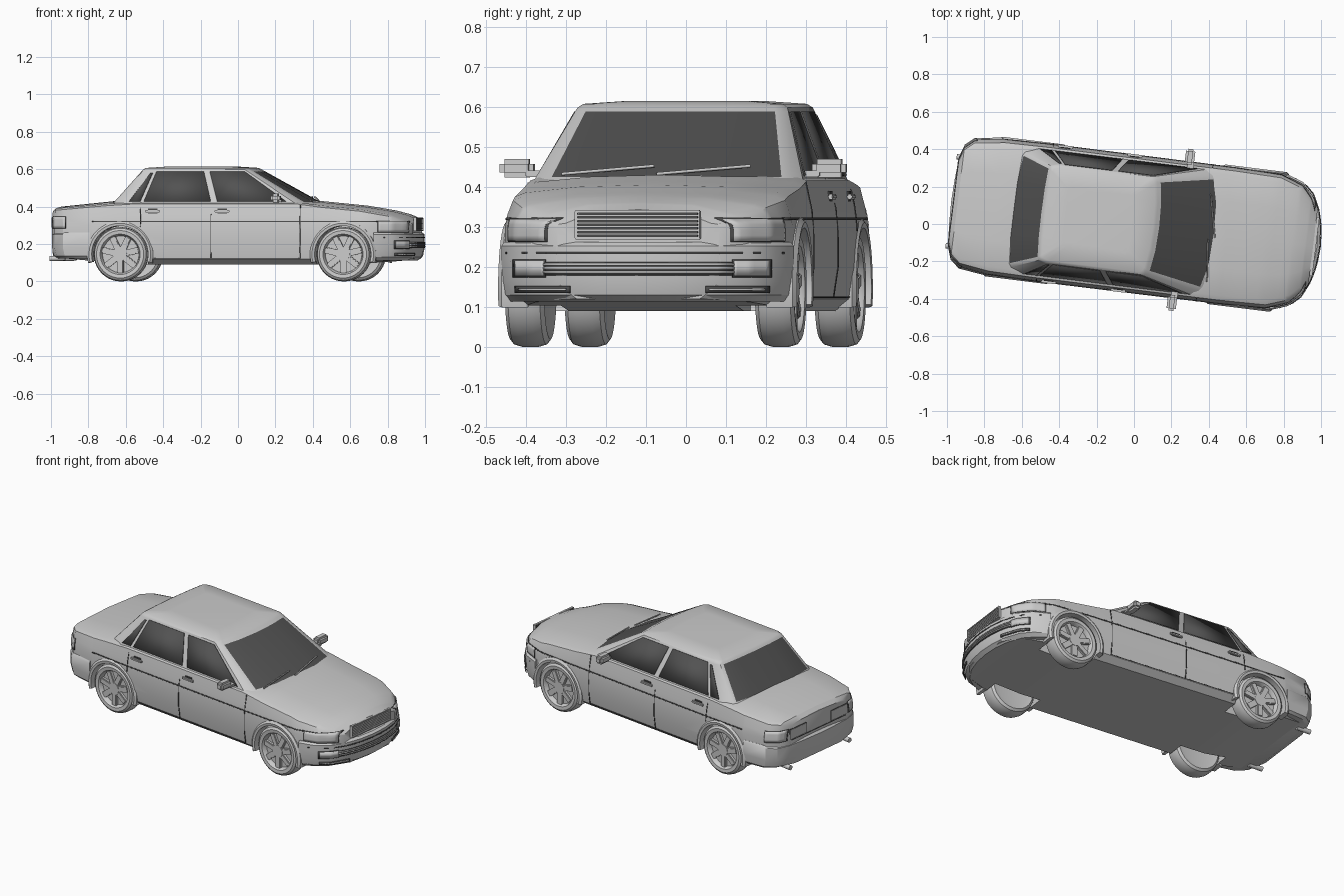
import bpy, bmesh
from math import sin, cos, pi, radians
from mathutils import Matrix, Vector

if "Cube" in bpy.data.objects:
    bpy.data.objects.remove(bpy.data.objects["Cube"])

PARTS = []


def material(name, grey):
    m = bpy.data.materials.new(name)
    m.use_nodes = True
    m.diffuse_color = (grey, grey, grey, 1)
    m.node_tree.nodes["Principled BSDF"].inputs["Base Color"].default_value = (grey, grey, grey, 1)
    return m


GREY = material("light grey paint", 0.6)
GLASS = material("dark glass", 0.085)
DARK = material("dark trim", 0.07)


def finish(name, bm, mat, mirror=False, thick=0):
    bmesh.ops.recalc_face_normals(bm, faces=bm.faces)
    me = bpy.data.meshes.new(name)
    bm.to_mesh(me)
    bm.free()
    ob = bpy.data.objects.new(name, me)
    bpy.context.collection.objects.link(ob)
    me.materials.append(mat)
    if thick:
        mod = ob.modifiers.new("thickness", 'SOLIDIFY')
        mod.thickness, mod.offset = thick, 0
    if mirror:
        mod = ob.modifiers.new("other side", 'MIRROR')
        mod.use_axis = (False, True, False)
    PARTS.append(ob)
    return ob


def loft(name, rings, mat, closed=True, cap=True, **kw):
    bm = bmesh.new()
    vs = [[bm.verts.new(p) for p in r] for r in rings]
    n = len(rings[0])
    for a, b in zip(vs, vs[1:]):
        for j in range(n if closed else n - 1):
            k = (j + 1) % n
            bm.faces.new((a[j], a[k], b[k], b[j]))
    if cap:
        bm.faces.new(vs[0])
        bm.faces.new(vs[-1])
    return finish(name, bm, mat, **kw)


def box(name, c, s, mat, bevel=0, turn=None, mirror=False):
    bm = bmesh.new()
    bmesh.ops.create_cube(bm, size=1, matrix=Matrix.Translation(c) @ Matrix.Diagonal((*s, 1)))
    if bevel:
        bmesh.ops.bevel(bm, geom=bm.edges[:], offset=bevel, segments=2, affect='EDGES')
    if turn:
        bm.transform(turn)
    return finish(name, bm, mat, mirror)


def rod(name, a, b, r, mat, mirror=False):
    a, b = Vector(a), Vector(b)
    bm = bmesh.new()
    m = Matrix.Translation((a + b) / 2) @ (b - a).to_track_quat('Z', 'Y').to_matrix().to_4x4()
    bmesh.ops.create_cone(bm, cap_ends=True, segments=16, radius1=r, radius2=r, depth=(b - a).length, matrix=m)
    return finish(name, bm, mat, mirror)


def lerp(table, x):
    for (a, p), (b, q) in zip(table, table[1:]):
        if x <= b:
            return p + (q - p) * max(0, x - a) / (b - a)
    return table[-1][1]


# Body shell: half width, shoulder, crown and floor heights along the length
WIDTH = [(-.972, .235), (-.95, .30), (-.9, .343), (-.74, .366), (-.5, .37), (.5, .368),
         (.75, .362), (.87, .32), (.93, .262), (.965, .205)]
SHOULDER = [(-.972, .375), (-.95, .39), (-.66, .415), (-.5, .425), (.35, .425), (.5, .405),
            (.7, .385), (.85, .358), (.92, .335), (.965, .318)]
CROWN = [(-.972, .382), (-.95, .4), (-.66, .43), (.45, .43), (.7, .405), (.85, .38), (.92, .362), (.965, .343)]
FLOOR = [(-.972, .13), (-.75, .11), (-.6, .09), (.6, .09), (.965, .12)]


def section(u):
    w, zs, zt, zb = (lerp(t, u) for t in (WIDTH, SHOULDER, CROWN, FLOOR))
    return [(0, zb), (w - .05, zb), (w - .012, zb + .03), (w, .2), (w, .3), (w - .006, .3 + .4 * (zs - .3)),
            (w - .02, zs - .01), (w - .045, zs), (w * .5, zt - .005), (0, zt)]


def side_v(u, z):
    return lerp([(q, v) for v, q in section(u)[1:8]], z)


def ring_at(u):
    h = section(u)
    return [(u, v, z) for v, z in h] + [(u, -v, z) for v, z in h[-2:0:-1]]


stations = sorted({t[0] for t in WIDTH + SHOULDER + CROWN + FLOOR} | {-.3, 0, .2, .81})
body = loft("body_shell", [ring_at(u) for u in stations], GREY)

# Wheel wells cut into the shell
WHEELS = (-.59, .611)
HUB_Z = .145
for u in WHEELS:
    for s in (-1, 1):
        cutter = rod("well_cutter", (u, s * .22, HUB_Z), (u, s * .5, HUB_Z), .155, GREY)
        PARTS.remove(cutter)
        cutter.hide_render = True
        mod = body.modifiers.new("well", 'BOOLEAN')
        mod.operation, mod.object, mod.solver = 'DIFFERENCE', cutter, 'EXACT'
        bpy.context.view_layer.objects.active = body
        bpy.ops.object.modifier_apply(modifier=mod.name)
        bpy.data.objects.remove(cutter)

# Cabin: glazed front and rear, painted pillars and roof
BASE = [(.475, 0), (.46, .16), (.425, .295), (.41, .318), (.37, .343), (-.56, .343),
        (-.635, .315), (-.648, .295), (-.665, .15), (-.67, 0)]
ROOF = [(.118, 0), (.113, .13), (.098, .235), (.09, .252), (.07, .264), (-.44, .264),
        (-.475, .252), (-.482, .235), (-.488, .13), (-.49, 0)]


def cabin_ring(t, z, shrink=1):
    h = [(a + (c - a) * t, b + (d - b) * t) for (a, b), (c, d) in zip(BASE, ROOF)]
    h = h + [(u, -v) for u, v in h[-2:0:-1]]
    return [(-.19 + (u + .19) * shrink, v * shrink, z) for u, v in h]


rows = [cabin_ring(t, .405 + .193 * t) for t in (0, .1, .95, 1)]
rows += [cabin_ring(1, .607, .95), cabin_ring(1, .614, .6)]
cabin = loft("cabin", rows, GREY)
cabin.data.materials.append(GLASS)
ring_n = len(rows[0])
for f in cabin.data.polygons:
    row, j = divmod(f.index, ring_n)
    if row == 1 and min(j, ring_n - 1 - j) in (0, 1, 7, 8):
        f.material_index = 1

# Side windows
WINDOWS = {
    "quarter_window": [(-.545, .428), (-.485, .428), (-.425, .58), (-.437, .58)],
    "rear_door_window": [(-.465, .428), (-.105, .428), (-.15, .587), (-.405, .587)],
    "front_door_window": [(-.07, .428), (.30, .428), (.07, .587), (-.118, .587)],
}
for name, pts in WINDOWS.items():
    bm = bmesh.new()
    bm.faces.new([bm.verts.new((u, .345 - (z - .405) * .409, z)) for u, z in pts])
    finish(name, bm, GLASS, mirror=True, thick=.004)


# Strips that follow the body side
def strip(name, u0, u1, z0, z1, mat, off=.001, n=14):
    m = 4
    rings = []
    for i in range(n + 1):
        u = u0 + (u1 - u0) * i / n
        zs = [z0 + (z1 - z0) * k / m for k in range(m + 1)]
        rings.append([(u, side_v(u, z) + off, z) for z in zs])
    loft(name, rings, mat, closed=False, cap=False, mirror=True, thick=.003)


strip("belt_moulding", -.74, .8, .317, .323, DARK, n=30)
strip("centre_door_seam", -.103, -.099, .125, .42, DARK, n=1)
strip("front_door_seam", .378, .382, .125, .41, DARK, n=1)
strip("rear_door_seam", -.482, -.478, .29, .42, DARK, n=1)
strip("sill_seam", -.41, .38, .123, .126, DARK)
strip("headlamp_border", .795, .95, .262, .322, DARK)
strip("headlamp", .8, .947, .265, .319, GREY, off=.004)
strip("tail_lamp_border", -.968, -.885, .282, .348, DARK)
strip("tail_lamp", -.966, -.889, .285, .345, GREY, off=.004)
box("rear_tail_lamp", (-.973, .165, .315), (.006, .13, .055), GREY, mirror=True)
box("rear_tail_lamp_border", (-.972, .165, .315), (.004, .136, .061), DARK, mirror=True)
box("trunk_seam", (-.972, 0, .278), (.004, .44, .004), DARK)

# Bumpers as stacked outlines
FRONT = [(.775, .368), (.87, .334), (.93, .278), (.972, .19), (.993, .1), (1.0, 0)]
REAR = [(-.755, .371), (-.9, .352), (-.95, .31), (-.972, .24), (-.981, .12), (-.985, 0)]


def bumper(name, outline, layers):
    sign = 1 if outline[-1][0] > 0 else -1
    rings = []
    for z, d in layers:
        h = [(u - sign * d * (i > 0), v * (1 - 1.5 * d), z) for i, (u, v) in enumerate(outline)]
        rings.append(h + [(u, -v, z) for u, v, z in h[-2::-1]])
    loft(name, rings, GREY)


bumper("front_bumper", FRONT, [(.113, .035), (.13, .012), (.165, .002), (.22, 0), (.252, 0), (.262, .014)])
bumper("rear_bumper", REAR, [(.122, .03), (.135, .01), (.18, 0), (.25, 0), (.262, .012)])


# Bumper openings and lamps that follow the front outline
def front_band(name, v0, v1, z0, z1, mat, off=.002, mirror=False):
    table = [(v, u) for u, v in reversed(FRONT)]
    vs = [v0 + (v1 - v0) * i / 12 for i in range(13)]
    rings = [[(lerp(table, abs(v)) + off, v, z) for z in (z0, z1)] for v in vs]
    loft(name, rings, mat, closed=False, cap=False, mirror=mirror, thick=.003)


front_band("middle_intake", -.24, .24, .178, .212, DARK)
for z in (.187, .197, .206):
    front_band("intake_slat", -.24, .24, z - .0025, z + .0025, GREY, off=.005)
front_band("fog_lamp_border", .235, .325, .174, .218, DARK, mirror=True)
front_band("fog_lamp", .24, .32, .178, .214, GREY, off=.005, mirror=True)
front_band("lower_intake", .17, .32, .135, .152, DARK, off=-.002, mirror=True)
front_band("lower_intake_slat", .18, .31, .141, .146, GREY, off=.002, mirror=True)
front_band("bumper_rub_line", -.35, .35, .232, .237, DARK)

# Grille
box("grille_back", (.967, 0, .305), (.006, .3, .066), DARK)
for z in (.272, .338):
    box("grille_frame_bar", (.972, 0, z), (.016, .316, .007), GREY, .002)
box("grille_frame_side", (.972, .155, .305), (.016, .007, .07), GREY, .002, mirror=True)
for i in range(6):
    box("grille_slat", (.971, 0, .282 + i * .0092), (.01, .304, .0055), GREY)

# Door handles, mirrors, wipers, exhausts
for name, u in (("rear_door_handle", -.415), ("front_door_handle", -.04)):
    box(name, (u, side_v(u, .375) + .006, .375), (.08, .014, .013), GREY, .003, mirror=True)
    box(name + "_recess", (u, side_v(u, .375), .375), (.05, .005, .03), DARK, mirror=True)
box("door_mirror", (.253, .393, .446), (.05, .085, .046), GREY, .012, mirror=True)
box("mirror_stem", (.262, .345, .432), (.035, .05, .016), GREY, .003, mirror=True)
rod("left_wiper", (.438, -.02, .432), (.388, .21, .452), .004, GREY)
rod("right_wiper", (.425, -.26, .432), (.403, -.03, .452), .004, GREY)
rod("exhaust_pipe", (-.9, .24, .125), (-.985, .24, .122), .014, GREY, mirror=True)

# Wheels with arch lips
TYRE = [(.1, -.045), (.126, -.05), (.139, -.04), (.145, -.02), (.145, .02), (.139, .04),
        (.127, .049), (.108, .047), (.103, .04), (.098, .02)]
LIP = [(.152, .3), (.152, .374), (.166, .376), (.178, .366), (.178, .3)]
for end, u in zip(("rear", "front"), WHEELS):
    rings = [[(u + r * cos(a * pi / 20), .315 + v, HUB_Z + r * sin(a * pi / 20)) for a in range(40)]
             for r, v in TYRE]
    loft(end + "_tyre", rings, GREY, mirror=True)
    for i in range(7):
        turn = Matrix.Translation((u, .315, HUB_Z)) @ Matrix.Rotation(i * 2 * pi / 7 + pi / 2, 4, 'Y')
        box(end + "_spoke", (.06, .03, 0), (.082, .02, .034), GREY, .004, turn, mirror=True)
    rod(end + "_hub", (u, .32, HUB_Z), (u, .357, HUB_Z), .036, GREY, mirror=True)
    rings = []
    for i in range(25):
        a = radians(-15 + i * 210 / 24)
        rings.append([(u + r * cos(a), v, HUB_Z + r * sin(a)) for r, v in LIP])
    loft(end + "_arch_lip", rings, GREY, mirror=True)
rod("rear_axle", (WHEELS[0], -.3, HUB_Z), (WHEELS[0], .3, HUB_Z), .015, GREY)

# Smooth shading, then turn the whole car slightly
bpy.ops.object.select_all(action='DESELECT')
yaw = Matrix.Rotation(radians(-7.1), 4, 'Z')
for ob in PARTS:
    ob.matrix_world = yaw @ ob.matrix_world
    ob.select_set(True)
bpy.context.view_layer.objects.active = body
bpy.ops.object.shade_smooth_by_angle(angle=radians(32))
